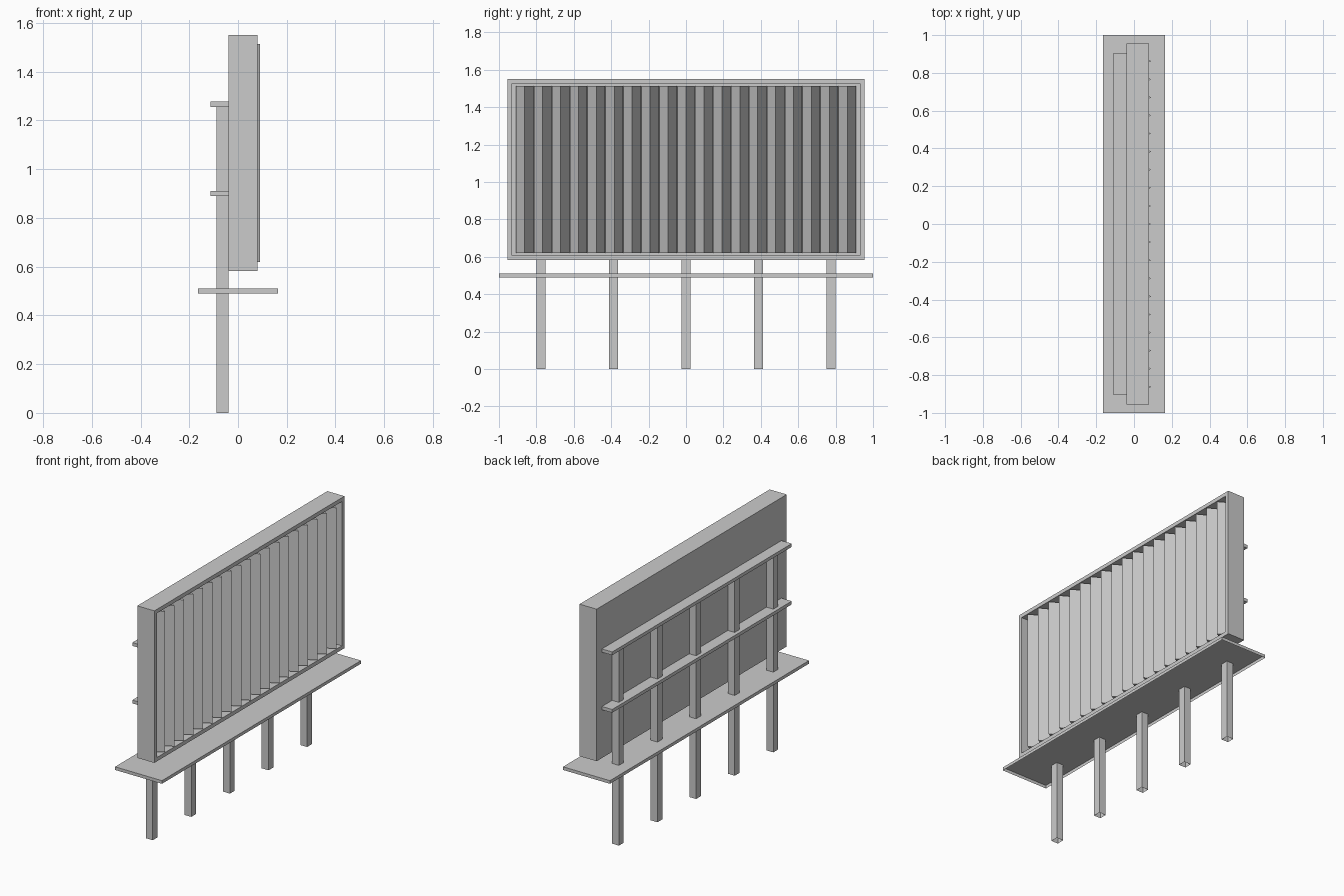
import bpy
import bmesh
from mathutils import Matrix, Vector

cube = bpy.data.objects.get("Cube")
if cube:
    bpy.data.objects.remove(cube, do_unlink=True)

GREY = (0.6, 0.6, 0.6, 1)
mat = bpy.data.materials.new("plain grey")
mat.use_nodes = True
mat.diffuse_color = GREY
mat.node_tree.nodes["Principled BSDF"].inputs["Base Color"].default_value = GREY


def finish(name, bm):
    mesh = bpy.data.meshes.new(name)
    bm.to_mesh(mesh)
    bm.free()
    mesh.materials.append(mat)
    obj = bpy.data.objects.new(name, mesh)
    bpy.context.collection.objects.link(obj)
    return obj


def box_mesh(low, high, open_bottom=False):
    low, high = Vector(low), Vector(high)
    bm = bmesh.new()
    place = Matrix.Translation((low + high) / 2) @ Matrix.Diagonal((high - low).to_4d())
    place[3][3] = 1
    bmesh.ops.create_cube(bm, size=1, matrix=place)
    bm.normal_update()
    if open_bottom:
        bottom = [f for f in bm.faces if f.normal.z < -0.9]
        bmesh.ops.delete(bm, geom=bottom, context="FACES_ONLY")
    return bm


# Walkway: thin tray, open underneath
finish("walkway", box_mesh((-0.165, -1, 0.49), (0.165, 1, 0.51), True))

# Posts: hollow at the foot, ending under the top rail
for i in range(5):
    y = (i - 2) * 0.388
    finish(f"post_{i + 1}", box_mesh((-0.088, y - 0.024, 0), (-0.04, y + 0.024, 1.256), True))

# Rails across the back
for name, z in (("lower_rail", 0.89), ("upper_rail", 1.256)):
    finish(name, box_mesh((-0.112, -0.902, z), (-0.04, 0.902, z + 0.021)))

# Display case with a recessed front opening
bm = box_mesh((-0.04, -0.955, 0.583), (0.08, 0.955, 1.55))
front = [f for f in bm.faces if f.normal.x > 0.9]
bmesh.ops.inset_region(bm, faces=front, thickness=0.035)
recess = bmesh.ops.extrude_discrete_faces(bm, faces=front)["faces"][0]
bmesh.ops.translate(bm, verts=recess.verts, vec=(-0.1, 0, 0))
finish("display_case", bm)

# Row of upright triangular slats, each with one edge pointing forward
COUNT, PITCH, HALF = 19, 0.0958, 0.0465
for i in range(COUNT):
    y = (i - (COUNT - 1) / 2) * PITCH
    bm = bmesh.new()
    outline = [(0.09, y), (0.01, y + HALF), (0.01, y - HALF)]
    base = bm.faces.new([bm.verts.new((px, py, 0.619)) for px, py in outline])
    top = bmesh.ops.extrude_face_region(bm, geom=[base], use_keep_orig=True)["geom"]
    moved = [v for v in top if isinstance(v, bmesh.types.BMVert)]
    bmesh.ops.translate(bm, verts=moved, vec=(0, 0, 0.895))
    bmesh.ops.recalc_face_normals(bm, faces=bm.faces)
    finish(f"slat_{i + 1}", bm)
